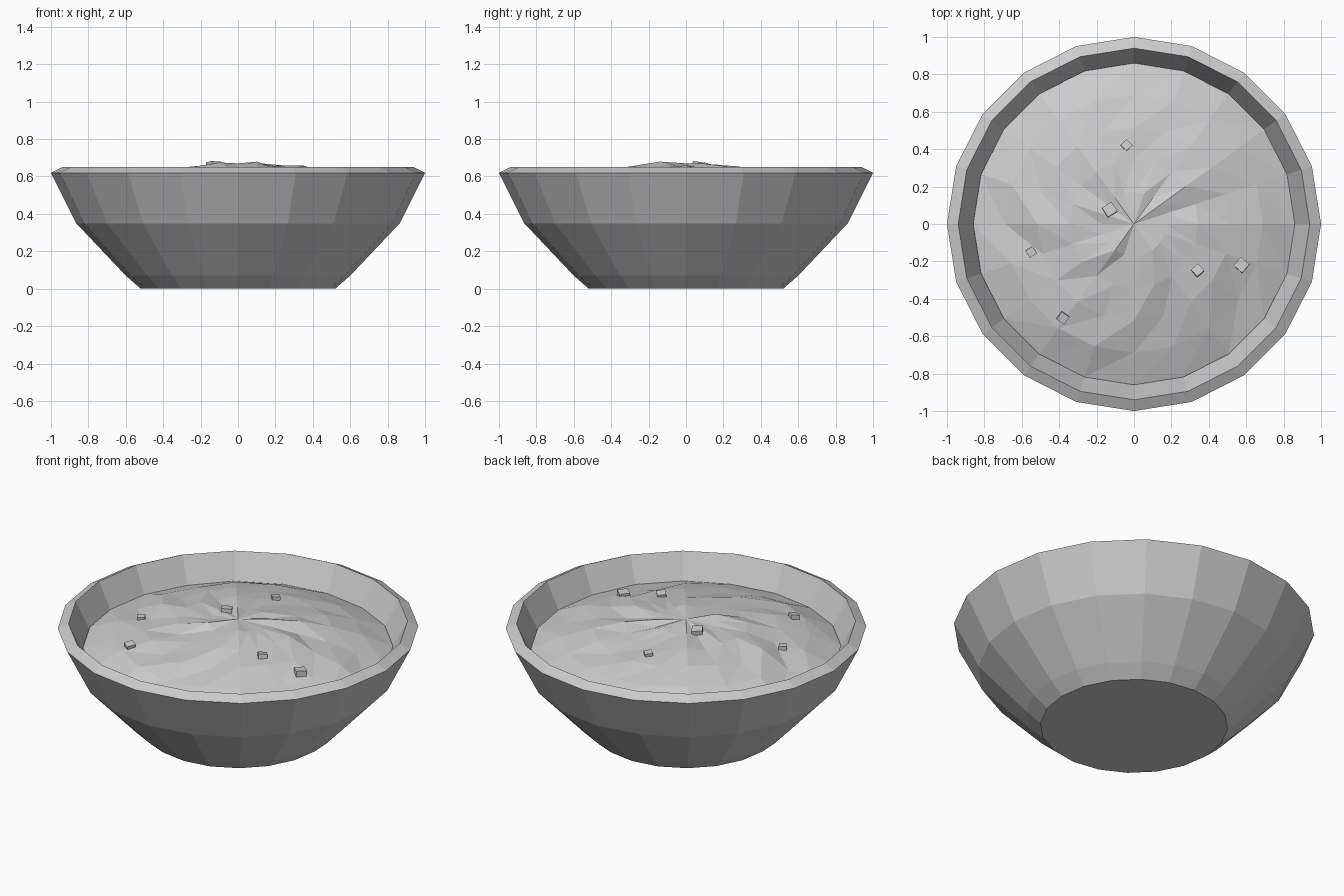
import bpy, bmesh, random
from math import cos, sin, radians, tau
from mathutils import Matrix, Vector

if "Cube" in bpy.data.objects:
    bpy.data.objects.remove(bpy.data.objects["Cube"], do_unlink=True)

SIDES = 20
random.seed(7)

# single clay grey
grey = bpy.data.materials.new("plain grey")
grey.use_nodes = True
colour = (0.6, 0.6, 0.6, 1)
grey.diffuse_color = colour
grey.node_tree.nodes["Principled BSDF"].inputs["Base Color"].default_value = colour


def finish(name, bm):
    bmesh.ops.recalc_face_normals(bm, faces=bm.faces)
    mesh = bpy.data.meshes.new(name)
    bm.to_mesh(mesh)
    bm.free()
    mesh.materials.append(grey)
    obj = bpy.data.objects.new(name, mesh)
    bpy.context.collection.objects.link(obj)
    return obj


def ring(bm, radius, height):
    """height is a function of ring index"""
    return [bm.verts.new((radius * cos(tau * i / SIDES),
                          radius * sin(tau * i / SIDES), height(i)))
            for i in range(SIDES)]


# bowl: outer wall, bevelled rim, inner wall and floor
bm = bmesh.new()
profile = [(0.52, 0), (0.60, 0.07), (0.865, 0.35), (1.0, 0.62),
           (0.94, 0.65), (0.80, 0.37), (0.55, 0.11)]
rings = [ring(bm, r, lambda i, z=z: z) for r, z in profile]
for a, b in zip(rings, rings[1:]):
    for i in range(SIDES):
        j = (i + 1) % SIDES
        bm.faces.new((a[i], a[j], b[j], b[i]))
bm.faces.new(rings[0])
bm.faces.new(rings[-1])
finish("bowl", bm)


# soil: rough mound whose facets swirl clockwise from the centre
def mound(r):
    return 0.67 - 0.23 * r * r


bm = bmesh.new()
centre = bm.verts.new((0, 0, mound(0)))
rings = []
for k in range(1, 6):
    r = 0.172 * k
    rough = 0.003 if k == 5 else 0.018
    rings.append(ring(bm, r, lambda i: mound(r) + random.uniform(-rough, rough)))
for i in range(SIDES):
    j = (i + 1) % SIDES
    bm.faces.new((centre, rings[0][i], rings[0][j]))
    for a, b in zip(rings, rings[1:]):
        bm.faces.new((a[i], b[i], a[j]))
        bm.faces.new((a[j], b[i], b[j]))
soil = finish("soil", bm)

# pebbles: little tilted blocks half sunk in the soil
pebbles = [(-0.13, 0.075, 0.06), (-0.04, 0.42, 0.045), (-0.55, -0.15, 0.045),
           (0.34, -0.25, 0.05), (0.575, -0.22, 0.06), (-0.38, -0.5, 0.05)]
bpy.context.view_layer.update()
for x, y, size in pebbles:
    hit, spot, normal, _ = soil.ray_cast(Vector((x, y, 2)), Vector((0, 0, -1)))
    bm = bmesh.new()
    turn = (Matrix.Rotation(radians(random.uniform(-12, 12)), 4, 'X')
            @ Matrix.Rotation(radians(random.uniform(20, 70)), 4, 'Z'))
    bmesh.ops.create_cube(bm, size=size, matrix=Matrix.Translation(spot)
                          @ turn @ Matrix.Diagonal((1, 1, 0.8, 1)))
    finish("pebble", bm)
